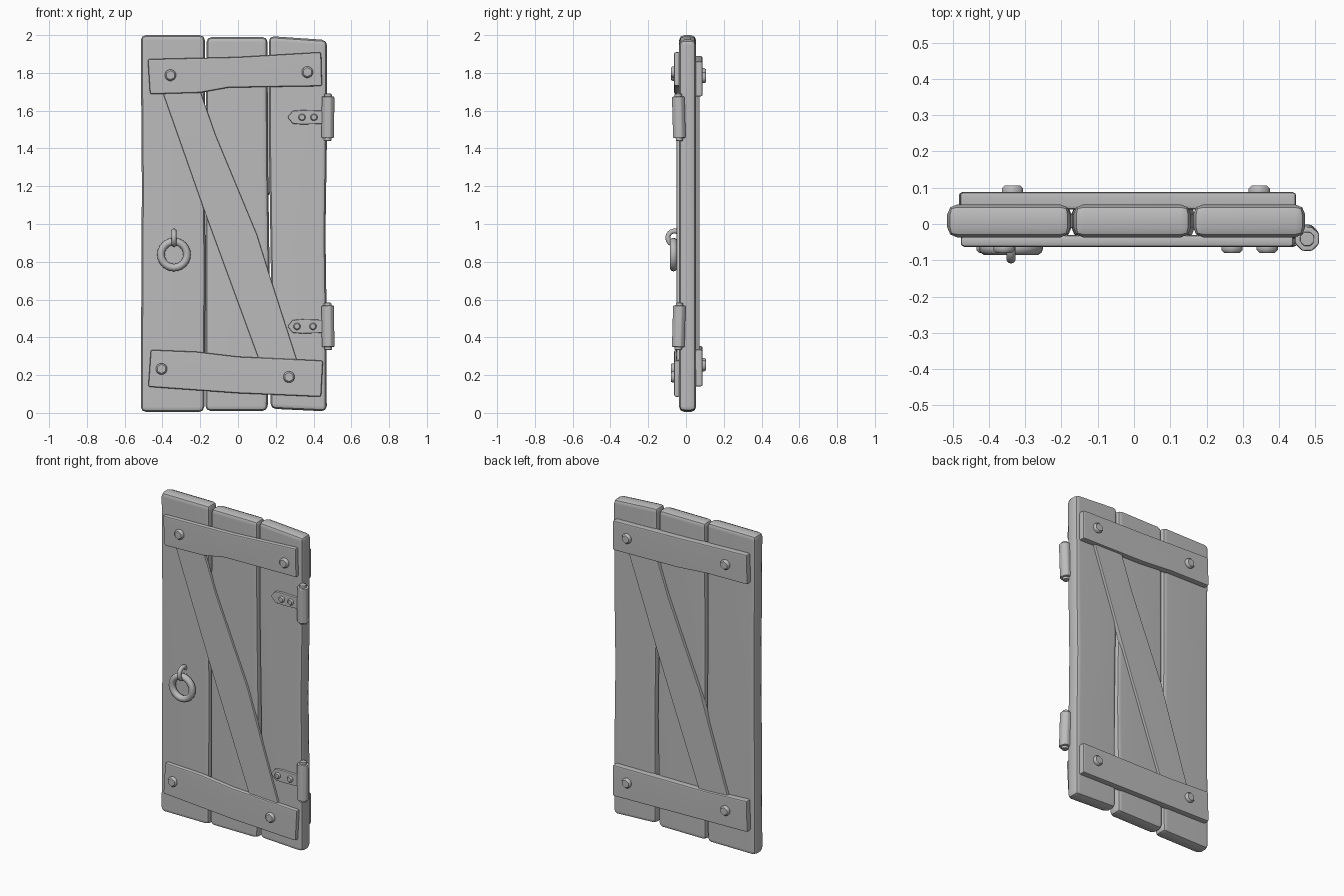
import bpy, bmesh, math
from mathutils import Vector

cube = bpy.data.objects.get("Cube")
if cube:
    bpy.data.objects.remove(cube, do_unlink=True)

grey = bpy.data.materials.new("plain_grey")
grey.use_nodes = True
GREY = (0.5, 0.5, 0.5, 1)
grey.diffuse_color = GREY
grey.node_tree.nodes["Principled BSDF"].inputs["Base Color"].default_value = GREY


def finish(obj, name, bevel=0, segments=2):
    """Name, colour, bevel and smooth one part."""
    obj.name = name
    obj.data.name = name
    obj.data.materials.clear()
    obj.data.materials.append(grey)
    bpy.ops.object.select_all(action='DESELECT')
    obj.select_set(True)
    bpy.context.view_layer.objects.active = obj
    if bevel:
        mod = obj.modifiers.new("rounded_edges", 'BEVEL')
        mod.width = bevel
        mod.segments = segments
        mod.limit_method = 'ANGLE'
        mod.angle_limit = math.radians(40)
        bpy.ops.object.modifier_apply(modifier=mod.name)
    bpy.ops.object.shade_smooth_by_angle(angle=math.radians(40))
    if bevel:
        obj.modifiers.new("flat_centres", 'WEIGHTED_NORMAL').keep_sharp = True
    return obj


def board(name, outline, y_front, y_back, bevel, segments=2):
    """Extrude an x, z outline from y_front to y_back."""
    bm = bmesh.new()
    face = bm.faces.new([bm.verts.new((x, y_front, z)) for x, z in outline])
    ext = bmesh.ops.extrude_face_region(bm, geom=[face])
    moved = [v for v in ext["geom"] if isinstance(v, bmesh.types.BMVert)]
    bmesh.ops.translate(bm, verts=moved, vec=Vector((0, y_back - y_front, 0)))
    bmesh.ops.recalc_face_normals(bm, faces=bm.faces)
    mesh = bpy.data.meshes.new(name)
    bm.to_mesh(mesh)
    bm.free()
    obj = bpy.data.objects.new(name, mesh)
    bpy.context.collection.objects.link(obj)
    return finish(obj, name, bevel, segments)


def bolt(name, x, z, y_in, y_out, radius):
    """Six-sided bolt head along y."""
    bpy.ops.mesh.primitive_cylinder_add(
        vertices=6, radius=radius, depth=abs(y_out - y_in),
        location=(x, (y_in + y_out) / 2, z), rotation=(math.pi / 2, 0, 0))
    finish(bpy.context.object, name, radius * 0.25, 1)


def post(name, x, y, z, radius, depth, tilt, bevel):
    """Upright eight-sided cylinder."""
    bpy.ops.mesh.primitive_cylinder_add(
        vertices=8, radius=radius, depth=depth, location=(x, y, z), rotation=tilt)
    finish(bpy.context.object, name, bevel)


def torus(name, loc, rot, major, minor):
    bpy.ops.mesh.primitive_torus_add(
        location=loc, rotation=rot, major_radius=major, minor_radius=minor,
        major_segments=24, minor_segments=10)
    finish(bpy.context.object, name)


# Three upright planks with slightly uneven edges
planks = {
    "left_plank": [(-.515, .005), (-.178, .005), (-.172, .7), (-.176, 1.4), (-.175, 2), (-.515, 2),
                   (-.509, 1.2)],
    "middle_plank": [(-.173, .01), (.157, .01), (.168, .7), (.158, 1.4), (.157, 1.99), (-.167, 1.99),
                     (-.171, 1.3)],
    "right_plank": [(.172, .022), (.47, .008), (.468, .6), (.463, .95), (.47, 1.4), (.472, 1.974),
                    (.163, 1.995), (.163, 1.5), (.174, .75)],
}
for name, outline in planks.items():
    board(name, outline, -.037, .054, .028)

# Cross rails on both sides
rails = {
    "front_top_rail": [(-.466, 1.687), (-.2, 1.695), (-.05, 1.722), (.445, 1.73), (.44, 1.91),
                       (0, 1.884), (-.478, 1.873)],
    "front_bottom_rail": [(-.475, .138), (0, .104), (.44, .085), (.45, .277), (0, .298),
                          (-.22, .324), (-.462, .334)],
    "back_top_rail": [(.447, 1.675), (0, 1.684), (-.2, 1.7), (-.483, 1.705), (-.48, 1.89),
                      (0, 1.872), (.447, 1.86)],
    "back_bottom_rail": [(.447, .14), (0, .15), (-.483, .16), (-.48, .355), (-.2, .34), (.447, .335)],
}
for name, outline in rails.items():
    front = name.startswith("front")
    board(name, outline, -.063 if front else .04, -.03 if front else .088, .01)

# Diagonal braces, the back one being the front one turned round
brace = [(-.407, 1.72), (-.175, 1.06), (.115, .27), (.315, .27), (.175, .705), (.1, .945), (-.12, 1.475),
         (-.205, 1.72)]
board("front_brace", brace, -.05, -.03, .006)
board("back_brace", [(-.045 - x, z) for x, z in brace], .04, .072, .006)

# Rail bolts
for x, z in [(-.358, 1.788), (.367, 1.804), (-.405, .233), (.27, .19)]:
    bolt("front_bolt", x, z, -.05, -.08, .034)
for x, z in [(.345, 1.775), (-.335, 1.795), (.345, .25), (-.335, .26)]:
    bolt("back_bolt", x, z, .07, .106, .034)

# Hinges: pointed leaf, barrel, pin and two small bolts
for label, z, bolt_xs, lean in [("upper", 1.565, (.339, .402), .03), ("lower", .458, (.312, .397), -.03)]:
    leaf = [(.262, 0), (.29, -.034), (.34, -.038), (.46, -.034), (.46, .034), (.34, .038), (.29, .034)]
    board(label + "_hinge_leaf", [(x, z + dz) for x, dz in leaf], -.052, -.03, .005)
    tilt = (lean, 0, math.pi / 8)
    post(label + "_hinge_barrel", .476, -.038, z, .036, .22, tilt, .006)
    post(label + "_hinge_pin", .476, -.038, z, .021, .25, tilt, .004)
    for x in bolt_xs:
        bolt(label + "_hinge_bolt", x, z, -.04, -.064, .021)

# Pull ring hanging from a staple
torus("pull_ring", (-.339, -.066, .838), (math.pi / 2, 0, 0), .069, .02)
torus("ring_staple", (-.339, -.06, .927), (0, math.pi / 2, 0), .036, .013)
